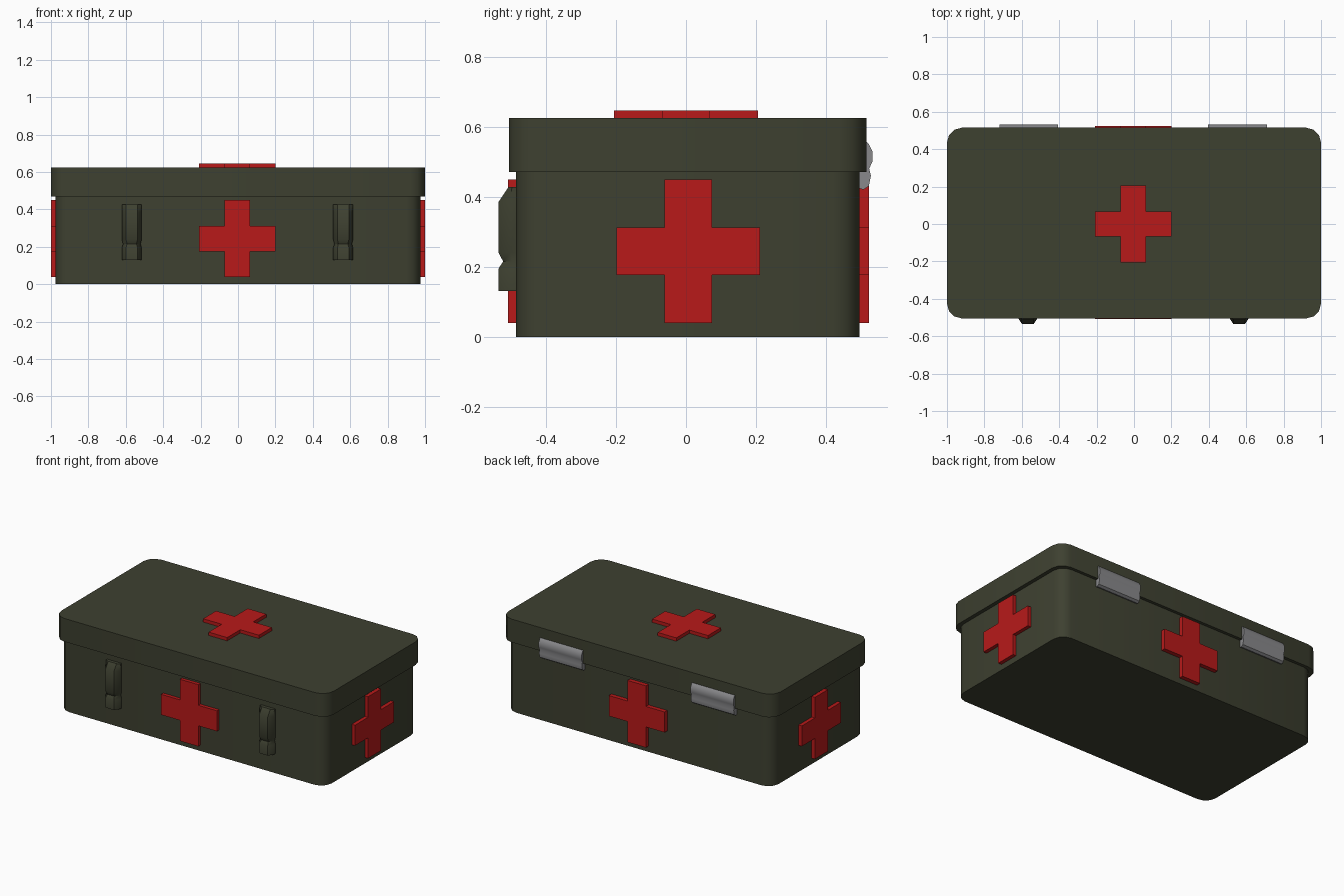
import bpy, bmesh, math
from mathutils import Matrix

if "Cube" in bpy.data.objects:
    bpy.data.objects.remove(bpy.data.objects["Cube"])


def material(name, rgb):
    m = bpy.data.materials.new(name)
    m.diffuse_color = (*rgb, 1)
    m.use_nodes = True
    m.node_tree.nodes["Principled BSDF"].inputs["Base Color"].default_value = m.diffuse_color
    return m


GREEN = material("olive_paint", (0.048, 0.052, 0.030))
RED = material("red_paint", (0.48, 0.01, 0.01))
STEEL = material("steel", (0.25, 0.25, 0.26))


def finish(bm, name, mat, smooth=40):
    bmesh.ops.recalc_face_normals(bm, faces=bm.faces)
    me = bpy.data.meshes.new(name)
    bm.to_mesh(me)
    bm.free()
    ob = bpy.data.objects.new(name, me)
    bpy.context.collection.objects.link(ob)
    me.materials.append(mat)
    if smooth:
        bpy.ops.object.select_all(action='DESELECT')
        ob.select_set(True)
        bpy.context.view_layer.objects.active = ob
        bpy.ops.object.shade_smooth_by_angle(angle=math.radians(smooth))
    return ob


def prism(pts, depth, matrix):
    """Extrude an outline in local xy by depth along local z, then place it."""
    bm = bmesh.new()
    face = bm.faces.new([bm.verts.new((x, y, 0)) for x, y in pts])
    top = bmesh.ops.extrude_face_region(bm, geom=[face])
    verts = [v for v in top["geom"] if isinstance(v, bmesh.types.BMVert)]
    bmesh.ops.translate(bm, verts=verts, vec=(0, 0, depth))
    bm.transform(matrix)
    return bm


def rounded_box(name, hx, hy, z0, z1, r):
    pts = []
    for cx, cy, start in ((1, 1, 0), (-1, 1, 90), (-1, -1, 180), (1, -1, 270)):
        for i in range(4):
            a = math.radians(start + 30 * i)
            pts.append((cx * (hx - r) + r * math.cos(a), cy * (hy - r) + r * math.sin(a)))
    return finish(prism(pts, z1 - z0, Matrix.Translation((0, 0.005, z0))), name, GREEN)


# Case body and overhanging lid
rounded_box("case_body", 0.975, 0.49, 0, 0.48, 0.075)
rounded_box("lid", 1.0, 0.51, 0.47, 0.624, 0.08)

# Red crosses: one on the lid and one on each wall
a, b = 0.068, 0.205
CROSS = [(a, -b), (a, -a), (b, -a), (b, a), (a, a), (a, b),
         (-a, b), (-a, a), (-b, a), (-b, -a), (-a, -a), (-a, -b)]


def cross(name, loc, depth, turn=None):
    m = Matrix.Translation(loc)
    if turn is not None:
        m = m @ Matrix.Rotation(turn, 4, 'Z') @ Matrix.Rotation(math.pi / 2, 4, 'X')
    finish(prism(CROSS, depth, m), name, RED, 0)


cross("lid_cross", (-0.004, 0, 0.615), 0.031)
cross("front_cross", (-0.004, -0.475, 0.244), 0.033, 0)
cross("right_cross", (0.965, 0.006, 0.244), 0.034, math.pi / 2)
cross("back_cross", (-0.004, 0.485, 0.244), 0.038, math.pi)
cross("left_cross", (-0.965, 0.006, 0.244), 0.034, -math.pi / 2)

# Front latches: chamfered bars with a sloped top and a narrow waist
for side, x in (("left", -0.568), ("right", 0.562)):
    bm = bmesh.new()
    rings = []
    for z, w, y in ((0.13, 0.053, -0.535), (0.195, 0.053, -0.535), (0.215, 0.047, -0.522),
                    (0.24, 0.053, -0.535), (0.385, 0.053, -0.535), (0.427, 0.053, -0.507)):
        ym = y + 0.6 * (-0.48 - y) if y < -0.51 else y + 0.01
        section = ((-w, -0.48), (-w, ym), (-w + 0.022, y), (w - 0.022, y), (w, ym), (w, -0.48))
        rings.append([bm.verts.new((x + px, py, z)) for px, py in section])
    for lo, hi in zip(rings, rings[1:]):
        for i in range(6):
            j = (i + 1) % 6
            bm.faces.new((lo[i], lo[j], hi[j], hi[i]))
    bm.faces.new(rings[0])
    bm.faces.new(rings[-1])
    finish(bm, side + "_latch", GREEN)

# Back hinges: bent leaf profile with a barrel groove, extruded along x
HINGE = [(0.49, 0.425), (0.507, 0.42), (0.522, 0.43), (0.528, 0.46), (0.523, 0.48),
         (0.532, 0.50), (0.532, 0.53), (0.522, 0.55), (0.512, 0.56), (0.50, 0.55)]
AXES = Matrix(((0, 0, 1, 0), (1, 0, 0, 0), (0, 1, 0, 0), (0, 0, 0, 1)))
for side, x in (("left", -0.72), ("right", 0.395)):
    finish(prism(HINGE, 0.315, Matrix.Translation((x, 0, 0)) @ AXES), side + "_hinge", STEEL)
